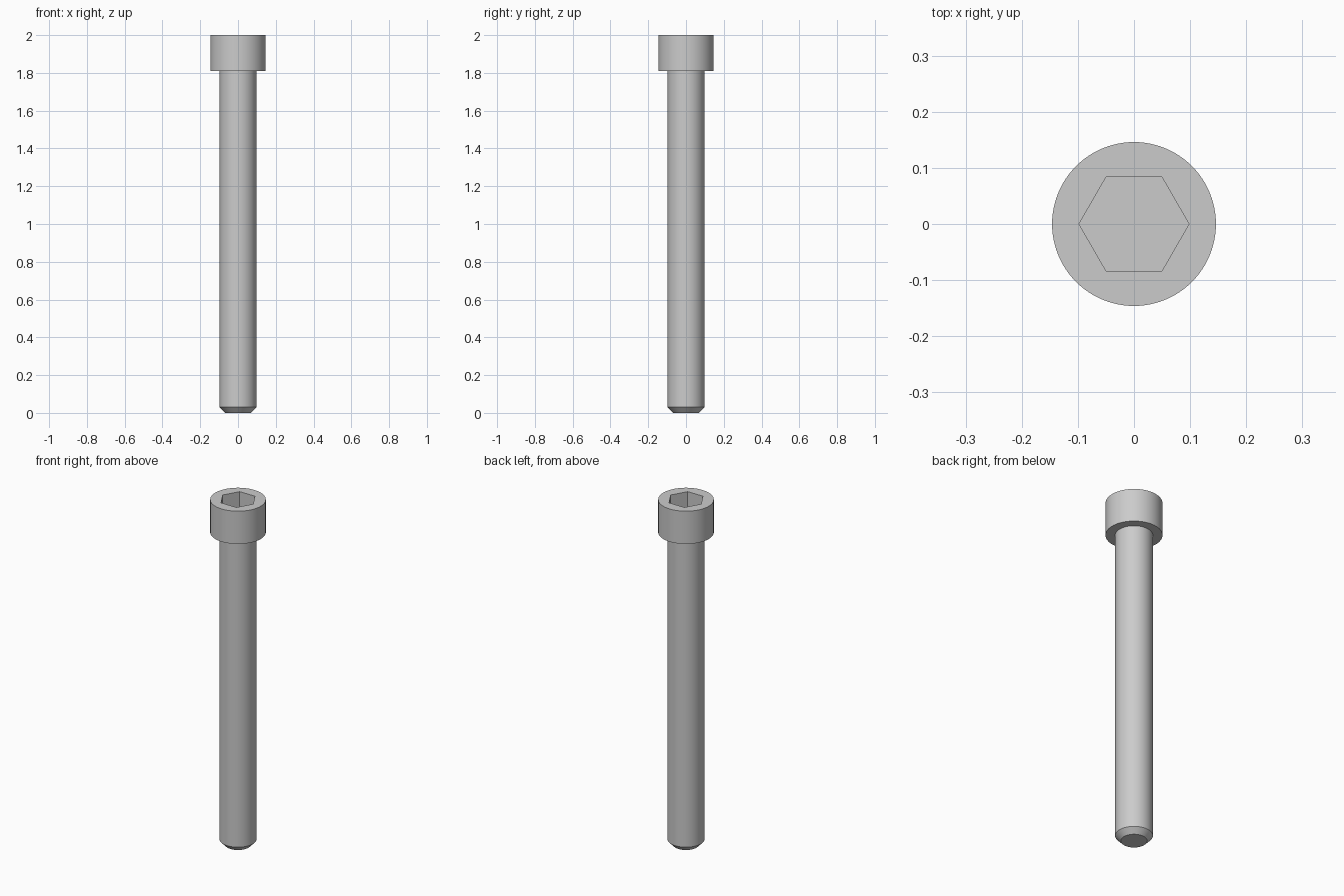
import bpy, bmesh, math

default = bpy.data.objects.get("Cube")
if default:
    bpy.data.objects.remove(default, do_unlink=True)

steel = bpy.data.materials.new("steel grey")
steel.use_nodes = True
colour = (0.6, 0.6, 0.6, 1)
steel.diffuse_color = colour
steel.node_tree.nodes["Principled BSDF"].inputs["Base Color"].default_value = colour


def lathe(name, profile, sides):
    """Closed solid of stacked rings from (radius, height) pairs, bottom to top."""
    bm = bmesh.new()
    rings = []
    for radius, z in profile:
        angles = [2 * math.pi * i / sides for i in range(sides)]
        rings.append([bm.verts.new((radius * math.cos(a), radius * math.sin(a), z)) for a in angles])
    for low, high in zip(rings, rings[1:]):
        for i in range(sides):
            j = (i + 1) % sides
            bm.faces.new((low[i], low[j], high[j], high[i]))
    bm.faces.new(rings[0][::-1])
    bm.faces.new(rings[-1])
    mesh = bpy.data.meshes.new(name)
    bm.to_mesh(mesh)
    bm.free()
    mesh.materials.append(steel)
    obj = bpy.data.objects.new(name, mesh)
    bpy.context.collection.objects.link(obj)
    return obj


# Chamfered tip, plain shank and cylindrical head in one turned body
shank_r, head_r = 0.097, 0.146
screw = lathe("cap_screw", [(0.068, 0), (shank_r, 0.03), (shank_r, 1.81),
                            (head_r, 1.81), (head_r, 2)], 96)

# Hexagonal drive socket, points along x
cutter = lathe("socket_cutter", [(0.098, 1.9), (0.098, 2.1)], 6)
cutter.hide_render = True
cut = screw.modifiers.new("socket", 'BOOLEAN')
cut.operation = 'DIFFERENCE'
cut.solver = 'EXACT'
cut.object = cutter
bpy.context.view_layer.objects.active = screw
screw.select_set(True)
bpy.ops.object.modifier_apply(modifier=cut.name)
bpy.data.objects.remove(cutter, do_unlink=True)

# Smooth round sides, crisp rims and socket edges
bpy.ops.object.select_all(action='DESELECT')
screw.select_set(True)
bpy.ops.object.shade_smooth_by_angle(angle=math.radians(30))
